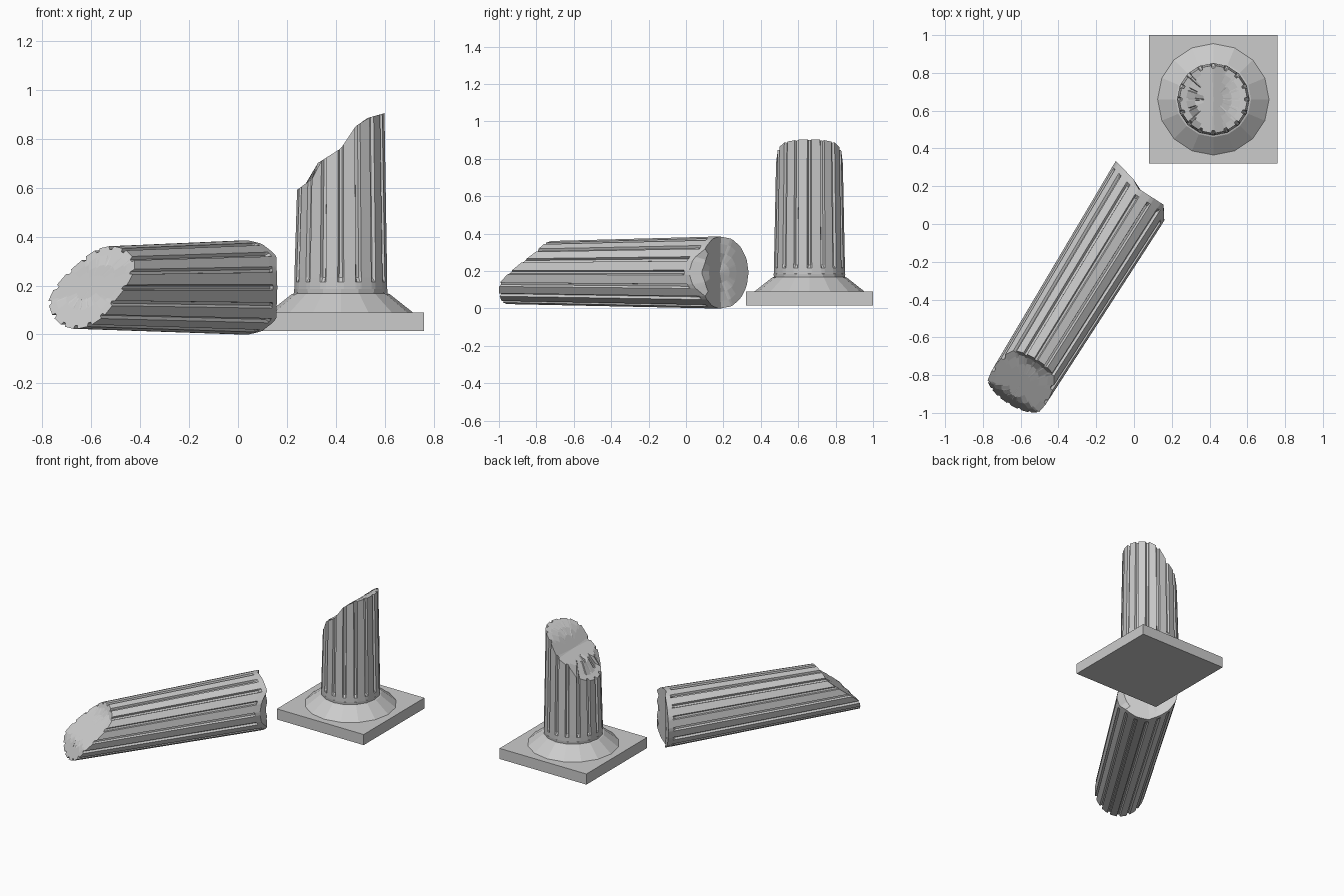
import bpy, bmesh, math
from mathutils import Matrix, Vector

if "Cube" in bpy.data.objects:
    bpy.data.objects.remove(bpy.data.objects["Cube"])

FLUTES = 16


def add_object(name, bm, matrix=Matrix()):
    bmesh.ops.recalc_face_normals(bm, faces=bm.faces[:])
    bm.transform(matrix)
    mesh = bpy.data.meshes.new(name)
    bm.to_mesh(mesh)
    bm.free()
    obj = bpy.data.objects.new(name, mesh)
    bpy.context.collection.objects.link(obj)
    return obj


def profile(points, t):
    """Piecewise linear height of a broken end."""
    if t <= points[0][0]:
        return points[0][1]
    for (a, za), (b, zb) in zip(points, points[1:]):
        if t <= b:
            return za + (zb - za) * (t - a) / (b - a)
    return points[-1][1]


def bridge(bm, a, b):
    n = len(a)
    for i in range(n):
        bm.faces.new((a[i], a[(i + 1) % n], b[(i + 1) % n], b[i]))


def section(radius, depth):
    """Polygon with one narrow groove at every corner."""
    pts = []
    for k in range(FLUTES):
        c = 2 * math.pi * k / FLUTES
        for off, d in ((-0.065, 0), (-0.035, 1), (0.035, 1), (0.065, 0)):
            r = radius - d * depth
            pts.append((r * math.cos(c + off), r * math.sin(c + off)))
    return pts


def cap(bm, rim, pts, height):
    """Faceted fracture surface closing one end."""
    last = rim
    for f in (0.8, 0.55, 0.3):
        ring = [bm.verts.new((x * f, y * f, height(x * f, y * f))) for x, y in pts]
        bridge(bm, last, ring)
        last = ring
    centre = bm.verts.new((0, 0, height(0, 0)))
    for i in range(len(last)):
        bm.faces.new((last[i], last[(i + 1) % len(last)], centre))


def fluted_shaft(name, r_start, r_end, start, stop, flute_gap, matrix):
    """Tapered shaft along local z; start and stop give the end heights."""
    bm = bmesh.new()
    rings = []
    for add, depth in ((0, 0), (flute_gap, 0), (flute_gap + 0.018, 0.014)):
        pts = section(r_start, depth)
        rings.append([bm.verts.new((x, y, start(x, y) + add)) for x, y in pts])
    end_pts = section(r_end, 0.014)
    rings.append([bm.verts.new((x, y, stop(x, y))) for x, y in end_pts])
    for a, b in zip(rings, rings[1:]):
        bridge(bm, a, b)
    cap(bm, rings[0], section(r_start, 0), start)
    cap(bm, rings[-1], end_pts, stop)
    return add_object(name, bm, matrix)


CX, CY = 0.42, 0.66

# Square plinth
bm = bmesh.new()
bmesh.ops.create_cube(bm, size=1)
add_object("plinth", bm, Matrix.Translation((CX, CY, 0.0525))
           @ Matrix.Diagonal((0.68, 0.68, 0.075, 1)))

# Flared round base with a thin collar
bm = bmesh.new()
rings = []
for r, z in ((0.295, 0.09), (0.2, 0.165), (0.19, 0.168), (0.192, 0.185), (0.185, 0.19)):
    rings.append([bm.verts.new((r * math.cos(i * math.pi / 8), r * math.sin(i * math.pi / 8), z))
                  for i in range(16)])
for a, b in zip(rings, rings[1:]):
    bridge(bm, a, b)
bm.faces.new(rings[0])
bm.faces.new(rings[-1])
add_object("column_base", bm, Matrix.Translation((CX, CY, 0)))

# Standing stump, broken on a stepped slope
STUMP_BREAK = [(-0.18, 0.59), (-0.105, 0.645), (-0.095, 0.70), (0, 0.76),
               (0.06, 0.85), (0.11, 0.885), (0.18, 0.905)]
fluted_shaft("standing_shaft", 0.19, 0.179,
             lambda x, y: 0.185, lambda x, y: profile(STUMP_BREAK, x), 0.03,
             Matrix.Translation((CX, CY, 0)))

# Fallen shaft, local z runs from the wide far end to the sloped near break
along = Vector((-0.525, -0.851, 0)).normalized()
side = Vector((0.851, -0.525, 0)).normalized()
up = along.cross(side)
FAR_END = [(-0.19, -0.233), (-0.06, -0.2), (-0.02, -0.172), (0.145, -0.169), (0.19, -0.10)]
NEAR_BREAK = [(-0.17, 1.16), (-0.05, 1.11), (0.05, 0.98), (0.08, 0.94),
              (0.1, 0.91), (0.17, 0.88)]
m = Matrix((side, up, along)).transposed().to_4x4()
m.translation = side * -0.065 + Vector((0, 0, 0.192))
fluted_shaft("fallen_shaft", 0.192, 0.169,
             lambda x, y: profile(FAR_END, x),
             lambda x, y: profile(NEAR_BREAK, y), 0.035, m)
